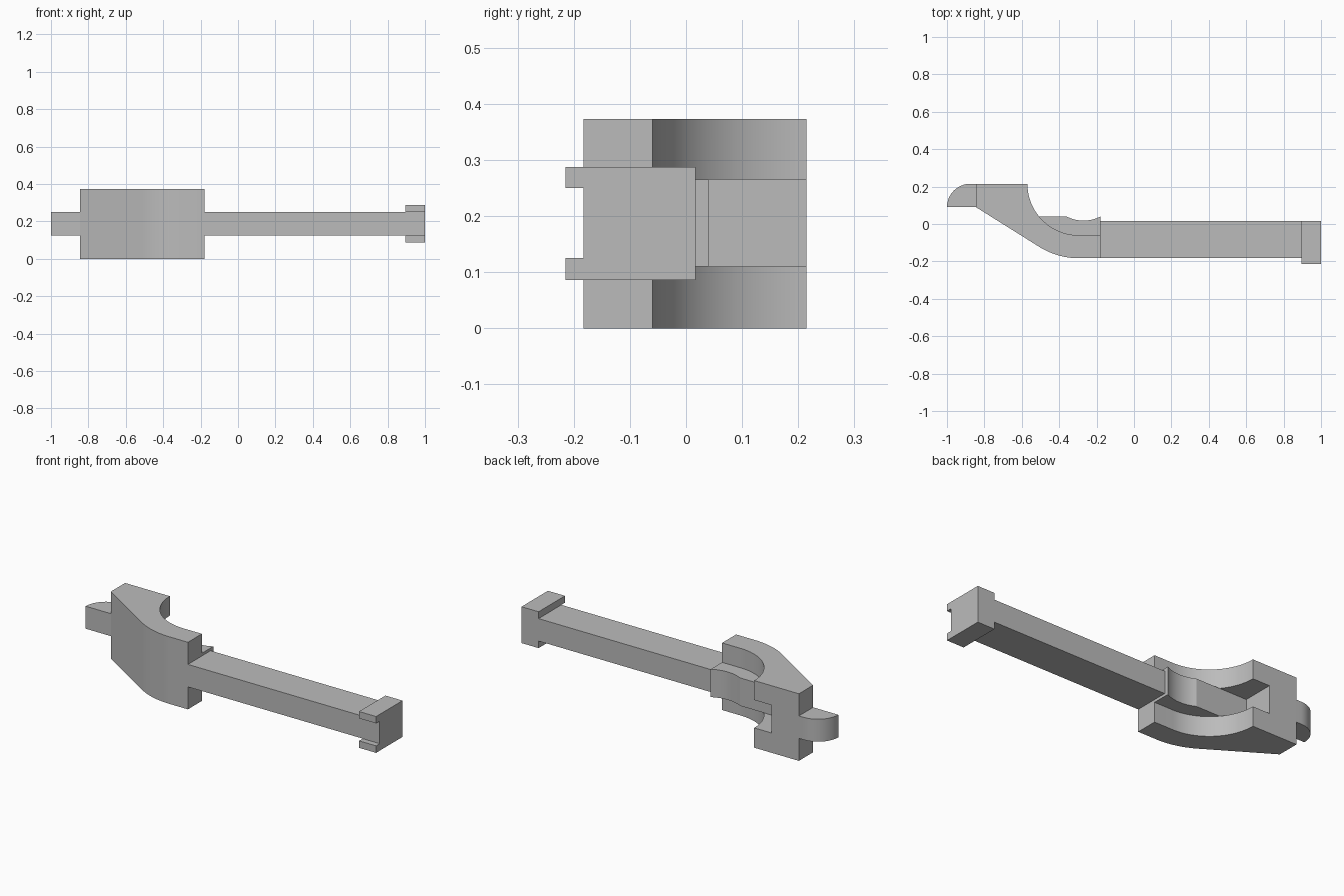
import bpy, bmesh, math
from mathutils import Vector

cube = bpy.data.objects.get("Cube")
if cube:
    bpy.data.objects.remove(cube, do_unlink=True)

grey = bpy.data.materials.new("light grey")
grey.use_nodes = True
colour = (0.5, 0.5, 0.5, 1)
grey.diffuse_color = colour
grey.node_tree.nodes["Principled BSDF"].inputs["Base Color"].default_value = colour


def arc(cx, cy, r, start, end, steps=24):
    """Points on a circle, angles in degrees."""
    angles = [math.radians(start + (end - start) * i / steps) for i in range(steps + 1)]
    return [(cx + r * math.cos(a), cy + r * math.sin(a)) for a in angles]


def prism(name, profile, low, high, axis="z"):
    """Extrude a closed profile along z (xy profile) or x (yz profile)."""
    bm = bmesh.new()
    place = (lambda p: (p[0], p[1], low)) if axis == "z" else (lambda p: (low, p[0], p[1]))
    face = bm.faces.new([bm.verts.new(place(p)) for p in profile])
    moved = bmesh.ops.extrude_face_region(bm, geom=[face])["geom"]
    step = Vector((0, 0, high - low)) if axis == "z" else Vector((high - low, 0, 0))
    bmesh.ops.translate(bm, vec=step, verts=[v for v in moved if isinstance(v, bmesh.types.BMVert)])
    bmesh.ops.recalc_face_normals(bm, faces=bm.faces)
    mesh = bpy.data.meshes.new(name)
    bm.to_mesh(mesh)
    bm.free()
    mesh.materials.append(grey)
    obj = bpy.data.objects.new(name, mesh)
    bpy.context.collection.objects.link(obj)
    return obj


def rect(x0, y0, x1, y1):
    return [(x0, y0), (x1, y0), (x1, y1), (x0, y1)]


FRONT, BACK, NECK, TIP = -0.183, 0.215, -0.18, -0.845
BAR_LOW, BAR_HIGH = 0.125, 0.25
WEB_LOW, WEB_HIGH, WEB_BACK = 0.11, 0.265, 0.04
CX, CY, INNER, OUTER = -0.295, BACK, 0.275, 0.398

# Curved jaw: concentric inner and outer arcs with a sloping front
jaw_profile = ([(TIP, BACK)] + arc(CX, CY, INNER, 180, 270) +
               [(NECK, CY - INNER), (NECK, FRONT)] +
               arc(CX, CY, OUTER, 270, 238) + [(TIP, 0.09)])
jaw = prism("jaw", jaw_profile, 0, 0.373)

# Slot through the middle of the jaw
cutter = prism("slot_cutter", rect(-0.675, WEB_BACK, -0.3, 0.3), WEB_LOW, WEB_HIGH)
cutter.hide_render = True
cutter.hide_viewport = True
cut = jaw.modifiers.new("slot", "BOOLEAN")
cut.operation = "DIFFERENCE"
cut.solver = "EXACT"
cut.object = cutter

# Web filling the inner curve, with a shallow dip in its back edge
half, sag = 0.09, 0.022
dip_r = (half ** 2 + sag ** 2) / (2 * sag)
spread = math.degrees(math.asin(half / dip_r))
dip = arc(NECK - half, WEB_BACK - sag + dip_r, dip_r, 270 + spread, 270 - spread, 12)
web_start = 180 + math.degrees(math.asin((CY - WEB_BACK) / INNER))
web = prism("web", arc(CX, CY, INNER, web_start, 270) + [(NECK, CY - INNER)] + dip,
            WEB_LOW, WEB_HIGH)

# Rounded nub on the jaw tip
nub = prism("nub", [(TIP, 0.09), (TIP, BACK)] + arc(-0.875, 0.09, 0.125, 90, 180, 16),
            BAR_LOW, BAR_HIGH)

# Long straight bar
bar = prism("bar", rect(NECK, FRONT, 0.895, 0.017), BAR_LOW, BAR_HIGH)

# End head with two lips reaching forward
low, high, lip = 0.086, 0.288, -0.215
head = prism("end_head", [(0.017, low), (lip, low), (lip, BAR_LOW), (FRONT, BAR_LOW),
                          (FRONT, BAR_HIGH), (lip, BAR_HIGH), (lip, high), (0.017, high)],
             0.895, 1.0, "x")

# Smooth the curved walls and keep the corners sharp
bpy.ops.object.select_all(action="DESELECT")
for obj in (jaw, web, nub, bar, head):
    obj.select_set(True)
bpy.context.view_layer.objects.active = jaw
bpy.ops.object.shade_smooth_by_angle(angle=math.radians(20))
